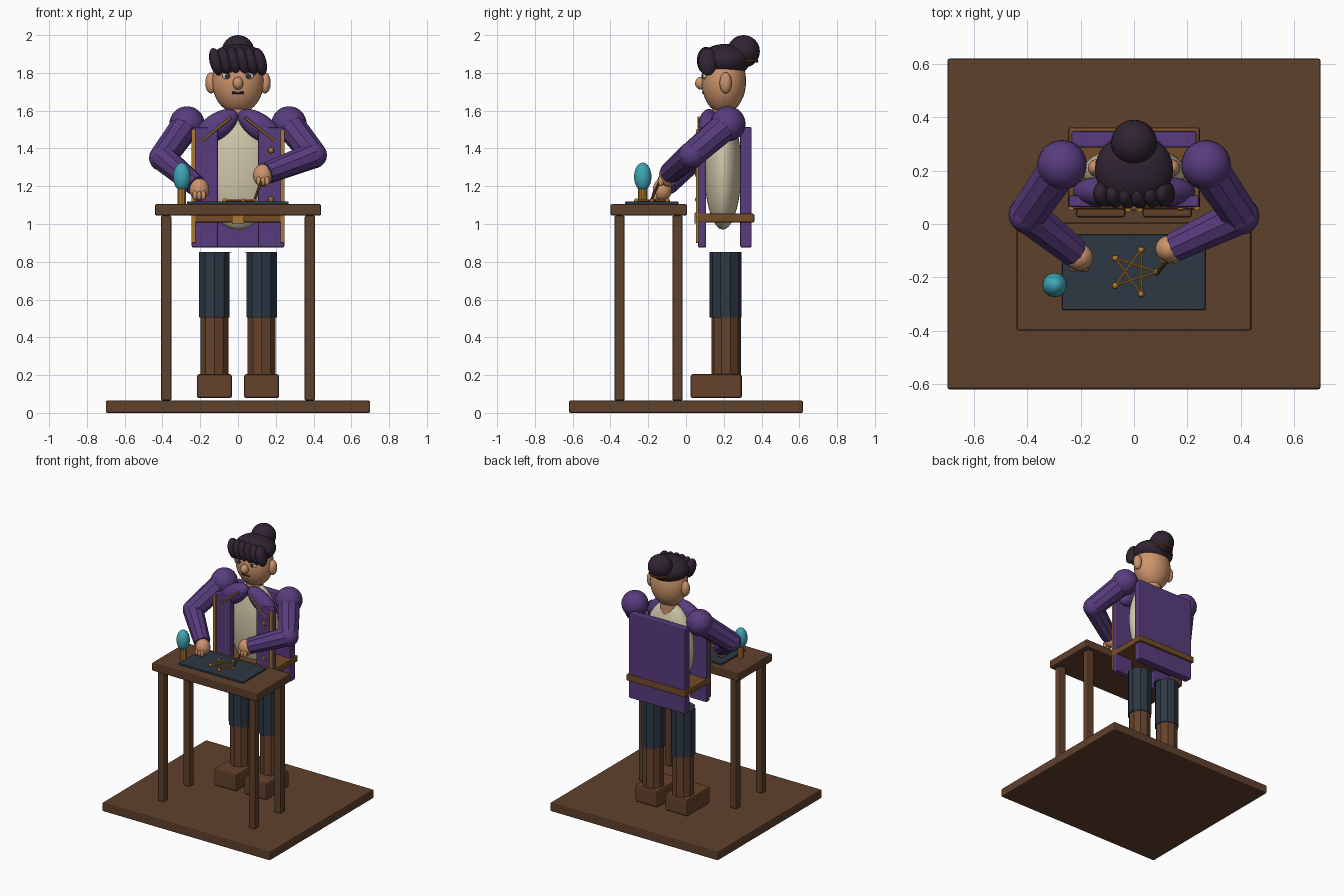
import bpy, math
from mathutils import Vector

if "Cube" in bpy.data.objects:
    bpy.data.objects.remove(bpy.data.objects["Cube"])


def material(name, r, g, b):
    lin = [((c / 255 + 0.055) / 1.055) ** 2.4 for c in (r, g, b)]
    m = bpy.data.materials.new(name)
    m.diffuse_color = (*lin, 1)
    m.use_nodes = True
    m.node_tree.nodes["Principled BSDF"].inputs["Base Color"].default_value = m.diffuse_color
    return m


WOOD = material("dark_wood", 95, 65, 44)
LEATHER = material("boot_leather", 101, 66, 43)
STRAP = material("belt_leather", 116, 76, 40)
NAVY = material("navy_cloth", 45, 55, 68)
PURPLE = material("purple_coat", 88, 60, 126)
CREAM = material("cream_shirt", 208, 198, 168)
SKIN = material("skin", 205, 148, 108)
HAIR = material("dark_hair", 48, 36, 50)
GOLD = material("gold", 172, 120, 48)
TEAL = material("teal_glass", 62, 165, 182)


def finish(name, mat, smooth=True):
    ob = bpy.context.object
    ob.name = name
    ob.data.materials.append(mat)
    if smooth:
        bpy.ops.object.shade_smooth_by_angle(angle=math.radians(32))
    return ob


def box(name, mat, lo, hi, bevel=0.008):
    """Bevelled box between two corners."""
    lo, hi = Vector(lo), Vector(hi)
    bpy.ops.mesh.primitive_cube_add(size=1, location=(lo + hi) / 2)
    ob = finish(name, mat, False)
    ob.scale = hi - lo
    bpy.ops.object.transform_apply(location=False, rotation=False)
    if bevel:
        m = ob.modifiers.new("soft_edges", 'BEVEL')
        m.width, m.segments = bevel, 2
    return ob


def ball(name, mat, loc, rad, rot=(0, 0, 0), seg=24):
    """Ellipsoid with radii rad, rotated by degrees."""
    bpy.ops.mesh.primitive_uv_sphere_add(segments=seg, ring_count=seg * 2 // 3, location=loc,
                                         rotation=[math.radians(a) for a in rot])
    bpy.context.object.scale = (rad,) * 3 if isinstance(rad, float) else rad
    return finish(name, mat)


def rod(name, mat, a, b, r1, r2=None, sides=10, smooth=False):
    """Tapered prism from point a to point b."""
    a, b = Vector(a), Vector(b)
    bpy.ops.mesh.primitive_cone_add(vertices=sides, radius1=r1, radius2=r1 if r2 is None else r2,
                                    depth=(b - a).length, location=(a + b) / 2)
    bpy.context.object.rotation_euler = (b - a).to_track_quat('Z', 'Y').to_euler()
    return finish(name, mat, smooth)


# Floor and table
box("floor_board", WOOD, (-0.70, -0.62, 0), (0.70, 0.62, 0.065))
box("table_top", WOOD, (-0.44, -0.40, 1.045), (0.44, 0.005, 1.105))
for x in (-0.38, 0.38):
    for y in (-0.352, -0.045):
        box("table_leg", WOOD, (x - 0.027, y - 0.027, 0.065), (x + 0.027, y + 0.027, 1.045))

# Drafting mat with a five pointed star
box("mat", NAVY, (-0.27, -0.322, 1.105), (0.268, -0.04, 1.119), 0.004)
star = [(0.087 * math.cos(k * math.tau / 5), -0.18 + 0.087 * math.sin(k * math.tau / 5), 1.124)
        for k in range(5)]
for k in range(5):
    rod("star_line", GOLD, star[k], star[(k + 2) % 5], 0.005, sides=6)
    ball("star_point", GOLD, star[k], 0.012, seg=12)

# Glass bulb on its stand
rod("bulb_stand", GOLD, (-0.297, -0.229, 1.105), (-0.297, -0.229, 1.20), 0.024)
ball("bulb", TEAL, (-0.297, -0.229, 1.25), (0.046, 0.046, 0.075))

for s in (-1, 1):
    # Legs and boots
    x = 0.125 * s
    box("boot_foot", LEATHER, (x - 0.093, 0.024, 0.078), (x + 0.093, 0.296, 0.205), 0.012)
    rod("boot_shaft", LEATHER, (x, 0.212, 0.19), (x, 0.212, 0.51), 0.078)
    rod("trouser_leg", NAVY, (x, 0.21, 0.505), (x, 0.21, 0.853), 0.085)
    rod("upper_trouser", NAVY, (x * 0.8, 0.2, 0.85), (x * 0.8, 0.2, 0.853), 0.07)

    # Coat fronts, lapels and trim
    panel = sorted((0.105 * s, 0.245 * s))
    box("coat_front", PURPLE, (panel[0], 0.064, 0.875), (panel[1], 0.107, 1.51))
    edge = sorted((0.225 * s, 0.246 * s))
    box("coat_trim", GOLD, (edge[0], 0.052, 0.90), (edge[1], 0.066, 1.50), 0.003)
    ball("lapel", PURPLE, (0.115 * s, 0.122, 1.515), (0.132, 0.057, 0.068), (0, 35 * s, 0))
    rod("lapel_trim", GOLD, (0.20 * s, 0.066, 1.435), (0.035 * s, 0.066, 1.565), 0.007, sides=6)

    # Ears, eyes and brows
    ball("ear", SKIN, (0.143 * s, 0.21, 1.747), (0.03, 0.032, 0.056))
    ball("eye_white", CREAM, (0.057 * s, 0.10, 1.783), (0.027, 0.012, 0.018), seg=16)
    ball("pupil", NAVY, (0.055 * s, 0.089, 1.783), (0.014, 0.007, 0.014), seg=16)
    rod("brow", HAIR, (0.032 * s, 0.094, 1.806), (0.085 * s, 0.108, 1.808), 0.006, sides=6)

# Torso, coat back, belt and buttons
ball("shirt", CREAM, (0, 0.195, 1.29), (0.195, 0.098, 0.32), seg=28)
box("coat_back", PURPLE, (-0.235, 0.287, 0.875), (0.235, 0.348, 1.513))
box("belt", STRAP, (-0.247, 0.055, 1.008), (0.247, 0.362, 1.055))
box("buckle", GOLD, (-0.032, 0.045, 1.003), (0.032, 0.06, 1.06), 0.003)
for z in (1.13, 1.26, 1.39):
    ball("button", GOLD, (0.175, 0.06, z), (0.017, 0.012, 0.017), seg=8)

# Arms: shoulder, elbow, wrist and hand
arms = [((-0.27, 0.222, 1.53), (-0.40, 0.035, 1.35), (-0.225, -0.105, 1.205), (-0.205, -0.125, 1.182)),
        ((0.27, 0.222, 1.53), (0.40, 0.03, 1.365), (0.155, -0.085, 1.27), (0.132, -0.093, 1.257))]
for shoulder, elbow, wrist, hand in arms:
    ball("shoulder", PURPLE, shoulder, 0.093)
    rod("upper_sleeve", PURPLE, shoulder, elbow, 0.079, 0.071)
    ball("elbow", PURPLE, elbow, 0.071, seg=16)
    rod("lower_sleeve", PURPLE, elbow, wrist, 0.071, 0.058)
    ball("hand", SKIN, hand, (0.052, 0.05, 0.06))
    for k in range(3):
        ball("finger", SKIN, (hand[0] + 0.022 * (k - 1), hand[1] - 0.04, hand[2] - 0.03),
             (0.013, 0.016, 0.026), seg=12)
rod("stylus", STRAP, (0.15, -0.105, 1.30), (0.083, -0.19, 1.115), 0.010, 0.006, sides=8)

# Head and face
rod("neck", SKIN, (0, 0.2, 1.53), (0, 0.2, 1.65), 0.06, sides=16, smooth=True)
ball("head", SKIN, (0, 0.2, 1.755), (0.137, 0.118, 0.17), seg=28)
ball("nose", SKIN, (0, 0.08, 1.745), (0.028, 0.032, 0.034))
rod("mouth", HAIR, (-0.031, 0.091, 1.695), (0.031, 0.091, 1.695), 0.006, sides=6)

# Hair: cap, fringe locks, bun and tie
ball("hair_cap", HAIR, (0, 0.205, 1.865), (0.147, 0.135, 0.088), seg=28)
for k in range(6):
    x = -0.116 + 0.0464 * k
    ball("fringe_lock", HAIR, (x, 0.105 + abs(x) * 0.08, 1.867 - abs(x) * 0.07),
         (0.034, 0.049, 0.074), (0, -14, 0))
ball("hair_bun", HAIR, (0, 0.305, 1.914), 0.086)
bpy.ops.mesh.primitive_torus_add(location=(0, 0.305, 1.863), major_radius=0.07, minor_radius=0.009,
                                 major_segments=28, minor_segments=8)
finish("hair_tie", STRAP)
